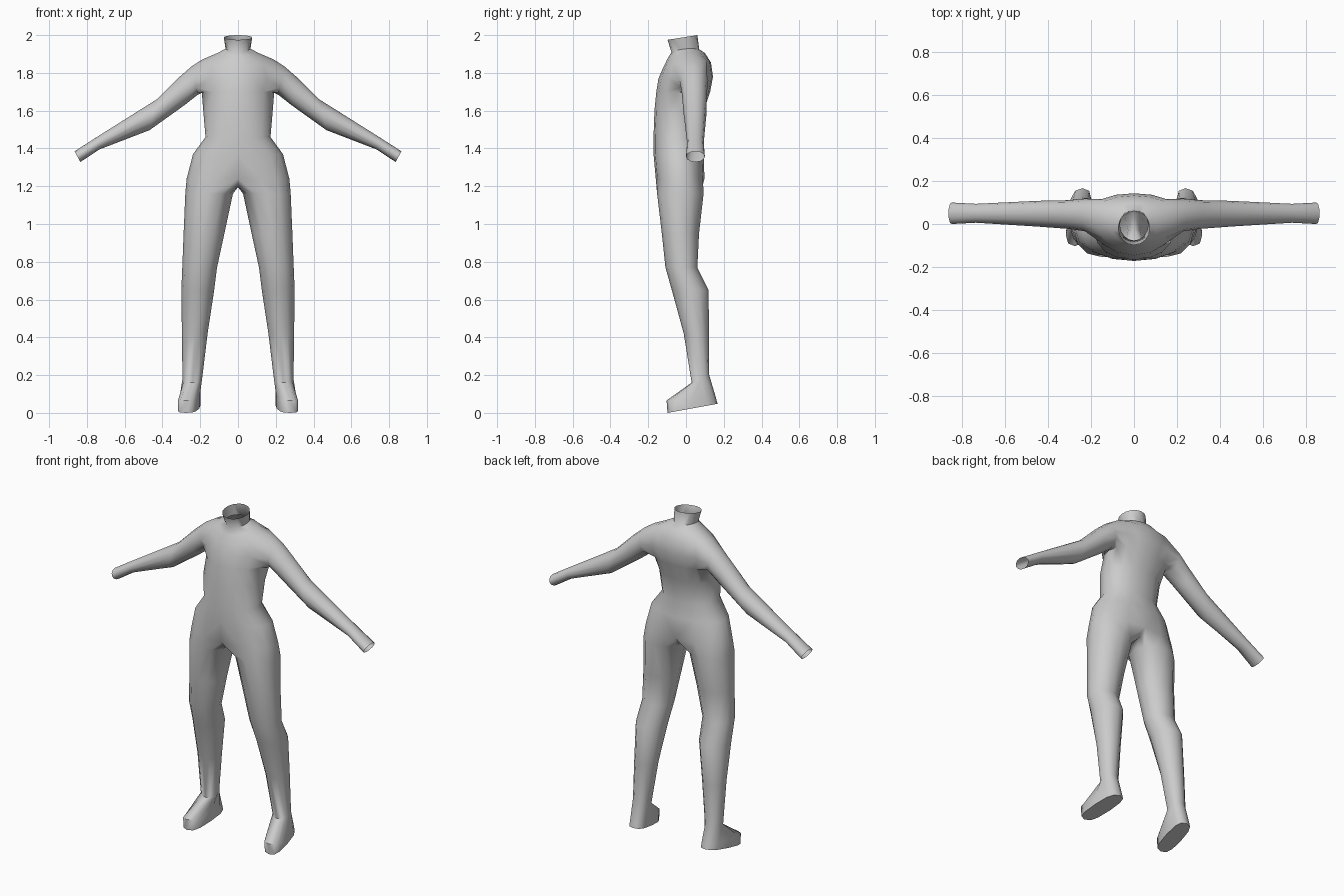
import bpy, bmesh, math
from mathutils import Vector

if "Cube" in bpy.data.objects:
    bpy.data.objects.remove(bpy.data.objects["Cube"])

bm = bmesh.new()


def spow(v, n):
    return math.copysign(abs(v) ** (2 / n), v)


def ring(p, q, u, angles, n=2.0, bulge=(0, 0, 0)):
    """Cross-section from point p to point q, with half-width vector u."""
    p, q, u, b = Vector(p), Vector(q), Vector(u), Vector(bulge)
    out = []
    for a in angles:
        a = math.radians(a)
        s, c = spow(math.sin(a), n), spow(math.cos(a), n)
        co = (p + q) / 2 + (p - q) / 2 * c + u * s + b * s * s
        if abs(co.x) < 1e-5:
            co.x = 0
        out.append(bm.verts.new(co))
    return out


def bridge(a, b, closed=True, skip=()):
    n = len(a)
    for i in range(n if closed else n - 1):
        if i not in skip:
            j = (i + 1) % n
            bm.faces.new((a[i], a[j], b[j], b[i]))


# torso half: front y,z  back y,z  half-width, side lift, side shift, squareness
torso = [
    (-.098, 1.975, .060, 2.00, .075, 0, 0, 2),
    (-.077, 1.910, .070, 1.925, .066, .010, 0, 2),
    (-.098, 1.875, .100, 1.905, .110, .015, .005, 2),
    (-.120, 1.830, .132, 1.855, .190, .028, .025, 2),
    (-.146, 1.770, .143, 1.780, .215, .000, .030, 2),
    (-.157, 1.700, .128, 1.700, .192, .000, .025, 2),
    (-.167, 1.600, .095, 1.600, .184, 0, 0, 2.1),
    (-.172, 1.460, .072, 1.460, .172, 0, 0, 2.2),
    (-.172, 1.370, .093, 1.370, .238, 0, 0, 2.2),
    (-.160, 1.240, .098, 1.240, .272, 0, 0, 2.3),
]
half = [i * 22.5 for i in range(9)]
rows = [ring((0, fy, fz), (0, by, bz), (w, 0, 0), half, n, (0, sh, lift))
        for fy, fz, by, bz, w, lift, sh, n in torso]
for i in range(len(rows) - 1):
    bridge(rows[i], rows[i + 1], False, (2, 3, 4, 5) if i in (3, 4) else ())

# arm: grows from the shoulder opening, left open at the wrist
t, m, b = rows[3], rows[4], rows[5]
loop = [t[4], t[3], t[2], m[2], b[2], b[3], b[4], b[5], b[6], m[6], t[6], t[5]]
bm.verts.remove(m[3])
bm.verts.remove(m[4])
bm.verts.remove(m[5])
arm = [  # top x,z  bottom x,z  centre y, half depth
    (.245, 1.835, .212, 1.685, .042, .076),
    (.320, 1.770, .285, 1.628, .044, .067),
    (.430, 1.660, .468, 1.497, .048, .060),
    (.740, 1.465, .733, 1.395, .050, .044),
    (.865, 1.385, .835, 1.328, .050, .050),
]
for tx, tz, bx, bz, y, h in arm:
    nxt = ring((tx, y, tz), (bx, y, bz), (0, -h, 0), [i * 30 for i in range(12)])
    bridge(loop, nxt)
    loop = nxt

# leg and foot: starts from half of the hip ring closed by the crotch line
crotch = [bm.verts.new((0, y, z)) for y, z in ((.055, 1.20), (-.025, 1.195), (-.105, 1.20))]
loop = rows[-1] + crotch
leg = [  # front x,y,z  back x,y,z  half-width, squareness
    (.153, -.153, 1.16, .153, .093, 1.16, .126, 2.1),
    (.180, -.128, .95, .180, .069, .95, .108, 2),
    (.203, -.109, .77, .203, .060, .77, .092, 2),
    (.213, -.075, .65, .213, .120, .65, .087, 2),
    (.229, -.012, .42, .229, .121, .42, .068, 2),
    (.242, .030, .16, .242, .123, .20, .052, 2.1),
    (.276, -.103, .066, .240, .160, .075, .053, 2.9),
    (.276, -.098, .000, .240, .167, .048, .053, 2.9),
]
for fx, fy, fz, bx, by, bz, w, n in leg:
    nxt = ring((fx, fy, fz), (bx, by, bz), (w, 0, 0), [i * 30 - 30 for i in range(12)], n)
    bridge(loop, nxt)
    loop = nxt
bm.faces.new(loop)

# finish the half and mirror it
bmesh.ops.recalc_face_normals(bm, faces=bm.faces[:])
mesh = bpy.data.meshes.new("body")
bm.to_mesh(mesh)
bm.free()
body = bpy.data.objects.new("body", mesh)
bpy.context.collection.objects.link(body)
bpy.context.view_layer.objects.active = body
body.select_set(True)
bpy.ops.object.shade_smooth_by_angle(angle=math.radians(55))
mirror = body.modifiers.new("mirror", 'MIRROR')
mirror.use_clip = True
mirror.merge_threshold = 0.001
